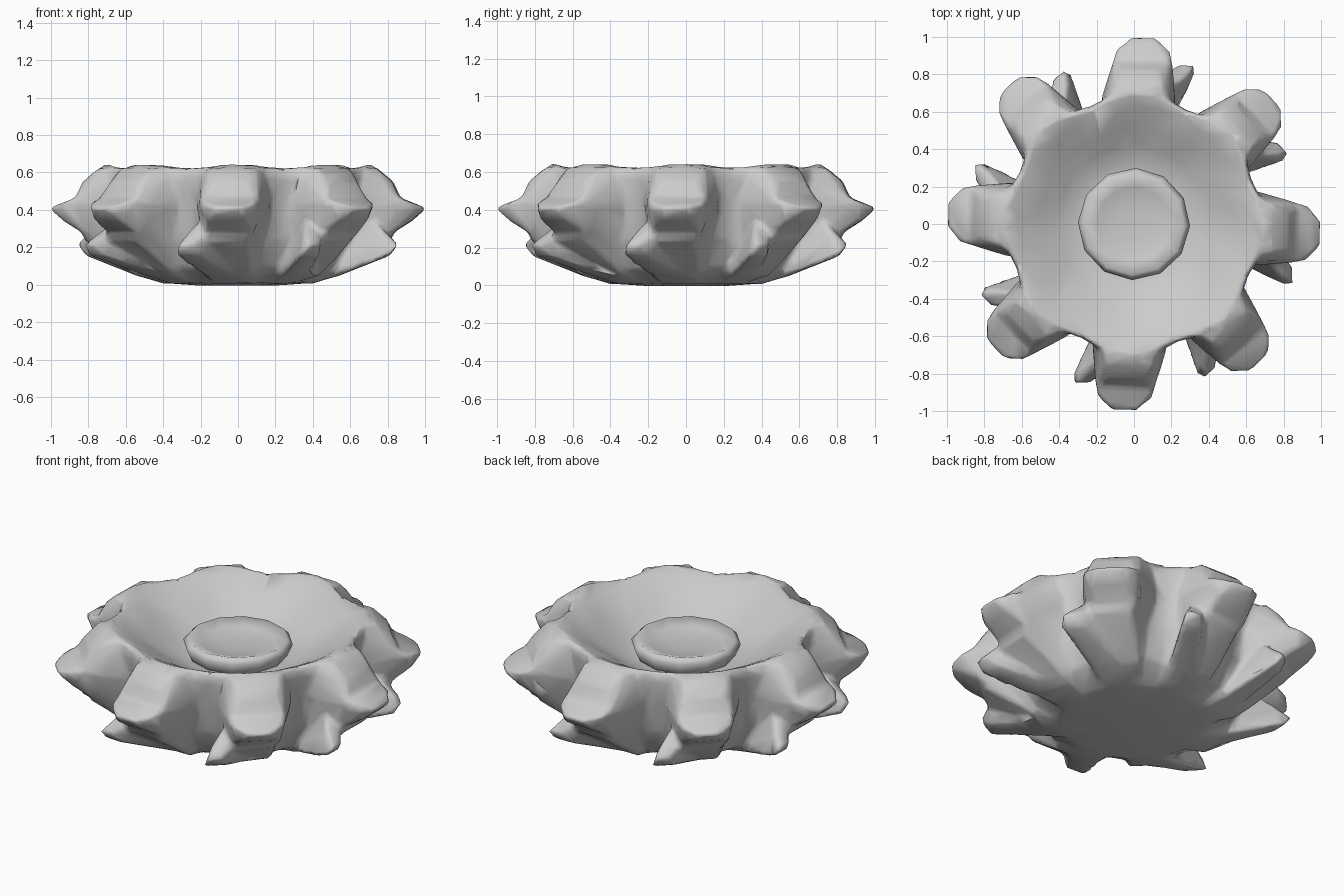
import bpy, bmesh, math

if "Cube" in bpy.data.objects:
    bpy.data.objects.remove(bpy.data.objects["Cube"])

LOBES = 8
PHASE = math.radians(-2)


def activate(ob):
    bpy.ops.object.select_all(action='DESELECT')
    ob.select_set(True)
    bpy.context.view_layer.objects.active = ob


def make_object(bm, name):
    bmesh.ops.recalc_face_normals(bm, faces=bm.faces[:])
    me = bpy.data.meshes.new(name)
    bm.to_mesh(me)
    bm.free()
    ob = bpy.data.objects.new(name, me)
    bpy.context.collection.objects.link(ob)
    return ob


def lathe(bm, profile, segs, wave=0.0):
    # profile of (radius, z); first and last points lie on the axis
    rings = []
    for r, z in profile[1:-1]:
        ring = []
        for i in range(segs):
            a = PHASE + 2 * math.pi * i / segs
            w = math.cos(LOBES * (a - PHASE))
            k = 1 + wave * w * min(1, r / 0.6) ** 3
            zz = z + (0.012 * w if wave and z > 0.58 else 0)
            ring.append(bm.verts.new((r * k * math.cos(a), r * k * math.sin(a), zz)))
        rings.append(ring)
    first = bm.verts.new((0, 0, profile[0][1]))
    last = bm.verts.new((0, 0, profile[-1][1]))
    for i in range(segs):
        j = (i + 1) % segs
        bm.faces.new((first, rings[0][j], rings[0][i]))
        bm.faces.new((last, rings[-1][i], rings[-1][j]))
        for a, b in zip(rings, rings[1:]):
            bm.faces.new((a[i], a[j], b[j], b[i]))


def hull(bm, points, ang):
    # points are (radial, right edge, left edge, z) in the frame of one lobe
    c, s = math.cos(ang), math.sin(ang)
    verts = [bm.verts.new((r * c - u * s, r * s + u * c, z))
             for r, u0, u1, z in points for u in (u0, u1)]
    res = bmesh.ops.convex_hull(bm, input=verts)
    junk = set(res['geom_interior']) | set(res['geom_unused'])
    bmesh.ops.delete(bm, geom=[v for v in junk if isinstance(v, bmesh.types.BMVert)],
                     context='VERTS')


bm = bmesh.new()
# Bowl with a wavy rim
lathe(bm, [(0, -0.005), (0.2, -0.005), (0.4, 0.01), (0.55, 0.085), (0.64, 0.24),
           (0.67, 0.42), (0.70, 0.57), (0.69, 0.64), (0.62, 0.605), (0.51, 0.545),
           (0.40, 0.475), (0.31, 0.44), (0.2, 0.43), (0, 0.43)], 32, 0.04)

# Lobe shoulder, blunt horn at its tip, and low spike on its clockwise side
shoulder = [(0.83, -0.11, 0.09, 0.55), (0.74, -0.13, 0.13, 0.625), (0.62, -0.17, 0.18, 0.61),
            (0.88, -0.175, 0.14, 0.43), (0.66, -0.2, 0.2, 0.42), (0.82, -0.13, 0.08, 0.24),
            (0.55, -0.13, 0.10, 0.05), (0.40, -0.08, 0.06, 0.01)]
horn = [(1.01, -0.075, 0.04, 0.41), (0.93, -0.165, 0.13, 0.44), (0.93, -0.13, 0.08, 0.34),
        (0.82, -0.18, 0.15, 0.48), (0.80, -0.14, 0.12, 0.26)]
spike = [(0.865, -0.29, -0.21, 0.215), (0.82, -0.305, -0.17, 0.155), (0.79, -0.26, -0.15, 0.255),
         (0.72, -0.17, -0.05, 0.36), (0.56, -0.15, 0.0, 0.055), (0.38, -0.11, 0.0, 0.0)]
for i in range(LOBES):
    a = PHASE + 2 * math.pi * i / LOBES
    for part in (shoulder, horn, spike):
        hull(bm, part, a)
body = make_object(bm, "petal_bowl")

# Fuse and soften the petal bowl, then bring it back to a low-poly skin
mod = body.modifiers.new("fuse", 'REMESH')
mod.mode = 'VOXEL'
mod.voxel_size = 0.016
mod = body.modifiers.new("soften", 'SMOOTH')
mod.factor = 0.5
mod.iterations = 8
mod = body.modifiers.new("simplify", 'DECIMATE')
mod.ratio = 0.05
activate(body)
for m in list(body.modifiers):
    bpy.ops.object.modifier_apply(modifier=m.name)
bpy.ops.object.shade_smooth()

# Raised, dished centre
bm = bmesh.new()
lathe(bm, [(0, 0.40), (0.25, 0.40), (0.275, 0.45), (0.30, 0.505), (0.27, 0.535),
           (0.20, 0.51), (0.10, 0.495), (0, 0.495)], 12)
knob = make_object(bm, "centre_knob")
activate(knob)
bpy.ops.object.shade_smooth()
